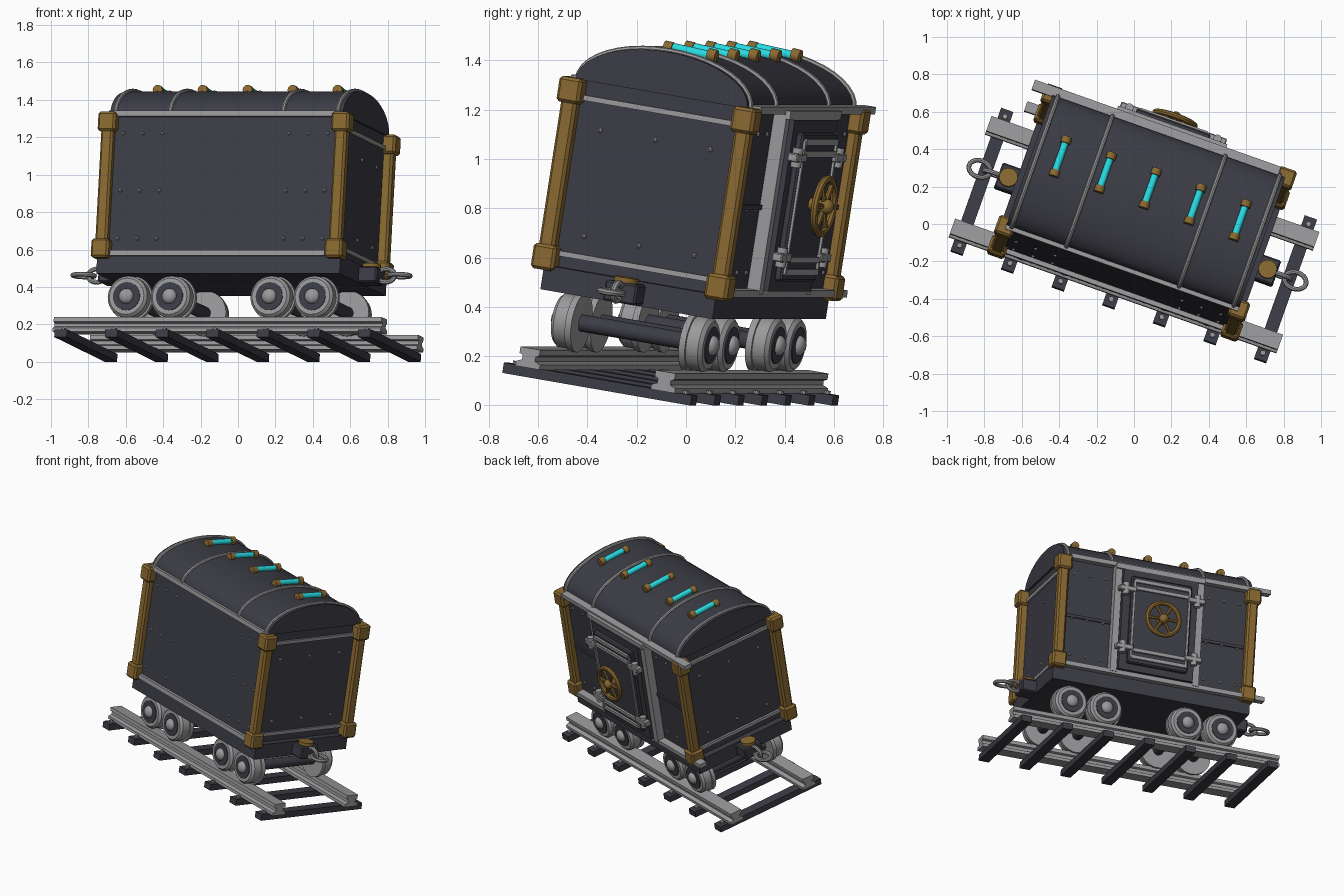
import bpy, bmesh, math
from mathutils import Vector, Matrix

cube = bpy.data.objects.get("Cube")
if cube:
    bpy.data.objects.remove(cube, do_unlink=True)


def material(name, rgb):
    m = bpy.data.materials.new(name)
    m.use_nodes = True
    m.diffuse_color = (*rgb, 1)
    m.node_tree.nodes["Principled BSDF"].inputs["Base Color"].default_value = (*rgb, 1)
    return m


DARK = material("dark iron", (0.045, 0.045, 0.06))
STEEL = material("grey steel", (0.32, 0.32, 0.33))
BRASS = material("old brass", (0.25, 0.14, 0.03))
GLOW = material("cyan glass", (0.02, 0.7, 0.75))

# The wagon is modelled upright (x length, y width, z up), then turned and leaned
FRAME = (Matrix.Translation((-0.003, -0.065, 0.066))
         @ Matrix.Rotation(math.radians(-19.5), 4, 'Z')
         @ Matrix.Rotation(math.radians(-9.3), 4, 'X'))
SIDES = (-1, 1)


def finish(name, bm, mat):
    bmesh.ops.recalc_face_normals(bm, faces=bm.faces[:])
    mesh = bpy.data.meshes.new(name)
    bm.to_mesh(mesh)
    bm.free()
    mesh.materials.append(mat)
    for p in mesh.polygons:
        p.use_smooth = True
    mesh.set_sharp_from_angle(angle=math.radians(35))
    ob = bpy.data.objects.new(name, mesh)
    bpy.context.collection.objects.link(ob)
    ob.matrix_world = FRAME
    return ob


def box(bm, x, y, z, bevel=0):
    """Box from (low, high) ranges."""
    size = [max(r) - min(r) for r in (x, y, z)]
    mid = [sum(r) / 2 for r in (x, y, z)]
    part = bmesh.ops.create_cube(bm, size=1, matrix=Matrix.Translation(mid) @ Matrix.Diagonal((*size, 1)))
    if bevel:
        edges = {e for v in part["verts"] for e in v.link_edges}
        bmesh.ops.bevel(bm, geom=list(edges), offset=bevel, segments=1, affect='EDGES')


def rod(bm, a, b, r, sides=16, r2=None):
    a, b = Vector(a), Vector(b)
    turn = (b - a).to_track_quat('Z', 'Y').to_matrix().to_4x4()
    bmesh.ops.create_cone(bm, cap_ends=True, segments=sides, radius1=r, radius2=r if r2 is None else r2,
                          depth=(b - a).length, matrix=Matrix.Translation((a + b) / 2) @ turn)


def ball(bm, p, r, sides=8, squash=(1, 1, 1)):
    bmesh.ops.create_uvsphere(bm, u_segments=sides, v_segments=max(4, sides // 2), radius=r,
                              matrix=Matrix.Translation(p) @ Matrix.Diagonal((*squash, 1)))


def prism(bm, profile, x0, x1):
    """Extrude a (y, z) profile along the length."""
    face = bm.faces.new([bm.verts.new((x0, y, z)) for y, z in profile])
    ext = bmesh.ops.extrude_face_region(bm, geom=[face])
    bmesh.ops.translate(bm, vec=(x1 - x0, 0, 0),
                        verts=[g for g in ext["geom"] if isinstance(g, bmesh.types.BMVert)])
    bm.faces.new([v for v in reversed(face.verts)]) if not face.is_valid else None


def tube(bm, pts, normal, r, closed=False, sides=8):
    """Sweep a circle along a flat path."""
    pts, n, rings = [Vector(p) for p in pts], Vector(normal), []
    count = len(pts)
    for i, p in enumerate(pts):
        nxt = pts[(i + 1) % count] if closed else pts[min(i + 1, count - 1)]
        prv = pts[i - 1] if closed else pts[max(i - 1, 0)]
        side = (nxt - prv).normalized().cross(n)
        angles = [math.tau * k / sides for k in range(sides)]
        rings.append([bm.verts.new(p + r * (math.cos(t) * side + math.sin(t) * n)) for t in angles])
    for i in range(count if closed else count - 1):
        a, b = rings[i], rings[(i + 1) % count]
        for k in range(sides):
            j = (k + 1) % sides
            bm.faces.new((a[k], a[j], b[j], b[k]))


def arch(half, base, rise, steps=20):
    return [(-half * math.cos(math.pi * i / steps), base + rise * math.sin(math.pi * i / steps))
            for i in range(steps + 1)]


# Track: sleepers, spikes, rails
bm, spikes = bmesh.new(), bmesh.new()
for i in range(7):
    x = (i - 3) * 0.287
    box(bm, (x - 0.035, x + 0.035), (-0.41, 0.41), (0, 0.042))
    for s in SIDES:
        rod(spikes, (x, s * 0.37, 0.04), (x, s * 0.37, 0.055), 0.014, 8)
finish("sleepers", bm, DARK)
finish("sleeper_spikes", spikes, STEEL)
half_rail = [(0.052, 0.04), (0.052, 0.06), (0.028, 0.07), (0.028, 0.088), (0.043, 0.095), (0.043, 0.12)]
for s, label in zip(SIDES, ("front", "back")):
    bm = bmesh.new()
    section = half_rail + [(-y, z) for y, z in reversed(half_rail)]
    prism(bm, [(y + s * 0.295, z) for y, z in section], -0.93, 0.93)
    finish(label + "_rail", bm, STEEL)

# Wheels and axles
wheels, discs, hubs, axles = (bmesh.new() for _ in range(4))
for x in (-0.527, -0.283, 0.283, 0.527):
    rod(axles, (x, -0.28, 0.234), (x, 0.28, 0.234), 0.035)
    for s in SIDES:
        at = lambda y: (x, s * y, 0.234)
        rod(wheels, at(0.235), at(0.262), 0.122, 28)
        rod(wheels, at(0.262), at(0.315), 0.112, 28)
        rod(wheels, at(0.315), at(0.33), 0.112, 28, 0.098)
        rod(discs, at(0.32), at(0.335), 0.076, 24)
        ball(hubs, at(0.335), 0.042, 14, (1, 0.7, 1))
finish("wheels", wheels, STEEL)
finish("wheel_discs", discs, DARK)
finish("wheel_hubs", hubs, STEEL)
finish("axles", axles, DARK)

# Chassis and coupling blocks
bm, pins, links = bmesh.new(), bmesh.new(), bmesh.new()
box(bm, (-0.69, 0.69), (-0.375, 0.375), (0.35, 0.45))
for s in SIDES:
    box(bm, (s * 0.68, s * 0.79), (-0.07, 0.07), (0.355, 0.44), 0.008)
    rod(pins, (s * 0.735, 0, 0.4), (s * 0.735, 0, 0.46), 0.05, 16)
    # Chain links, the first upright and the second flat
    turn = [math.tau * i / 20 for i in range(20)]
    tube(links, [(s * 0.82 + 0.05 * math.cos(t), 0, 0.4 + 0.036 * math.sin(t)) for t in turn], (0, 1, 0), 0.013, True)
    tube(links, [(s * 0.895 + 0.06 * math.cos(t), 0.045 * math.sin(t), 0.4) for t in turn], (0, 0, 1), 0.013, True)
finish("chassis", bm, DARK)
finish("coupling_pins", pins, BRASS)
finish("chain_links", links, STEEL)

# Wagon body and roof
bm = bmesh.new()
box(bm, (-0.645, 0.645), (-0.37, 0.37), (0.45, 1.22))
box(bm, (-0.62, 0.62), (0.37, 0.38), (0.8, 0.82))
finish("body", bm, DARK)
bm = bmesh.new()
prism(bm, arch(0.375, 1.215, 0.172), -0.66, 0.66)
finish("roof", bm, DARK)
bm = bmesh.new()
for x in (-0.63, -0.32, 0.32, 0.63):
    tube(bm, [(x, y, z) for y, z in arch(0.377, 1.215, 0.175)], (1, 0, 0), 0.012)
finish("roof_ribs", bm, STEEL)

# Trim bars round the walls
bm = bmesh.new()
for z in (0.46, 1.214):
    box(bm, (-0.66, 0.66), (-0.395, -0.365), (z - 0.015, z + 0.015))
    box(bm, (-0.775, 0.62), (0.365, 0.42), (z - 0.015, z + 0.015))
for s in SIDES:
    for z in (0.505, 1.145):
        box(bm, (s * 0.64, s * 0.66), (-0.36, 0.36), (z - 0.011, z + 0.011))
finish("wall_trim", bm, STEEL)

# Corner posts and brackets
posts, brackets = bmesh.new(), bmesh.new()
for sx in SIDES:
    for sy in SIDES:
        x, y = sx * 0.662, sy * 0.378
        box(posts, (x - 0.034, x + 0.034), (y - 0.034, y + 0.034), (0.45, 1.2), 0.012)
        for z in (0.482, 1.168):
            box(brackets, (x - 0.05, x + 0.05), (y - 0.05, y + 0.05), (z - 0.052, z + 0.052), 0.012)
finish("corner_posts", posts, BRASS)
finish("corner_brackets", brackets, BRASS)

# Rivets
bm = bmesh.new()
for s in SIDES:
    for x in (0.36, 0.47, 0.58):
        for z in (0.54, 0.8, 1.11):
            for y in SIDES:
                ball(bm, (s * x, y * 0.371, z), 0.01)
    for y in (-0.24, 0, 0.24):
        for z in (0.59, 1.025):
            ball(bm, (s * 0.646, y, z), 0.011)
finish("rivets", bm, STEEL)

# Roof lamps
glass, caps = bmesh.new(), bmesh.new()
for i in range(5):
    x = (i - 2) * 0.255
    rod(glass, (x, -0.045, 1.4), (x, 0.135, 1.392), 0.019, 12)
    for y in (-0.05, 0.14):
        rod(caps, (x, y - 0.018, 1.396), (x, y + 0.018, 1.394), 0.027, 12)
        rod(caps, (x, y, 1.36), (x, y, 1.395), 0.02, 10)
finish("lamp_tubes", glass, GLOW)
finish("lamp_caps", caps, BRASS)

# Door on the back
bm = bmesh.new()
box(bm, (-0.26, 0.26), (0.36, 0.445), (0.475, 1.18))
box(bm, (-0.21, 0.21), (0.44, 0.475), (0.52, 1.13), 0.008)
finish("door", bm, DARK)
bm = bmesh.new()
for s in SIDES:
    box(bm, (s * 0.265, s * 0.31), (0.365, 0.425), (0.46, 1.215))
    box(bm, (s * 0.185, s * 0.2), (0.47, 0.485), (0.55, 1.1))
box(bm, (-0.31, 0.31), (0.365, 0.44), (1.18, 1.215))
for z in (0.56, 0.61, 1.045, 1.095):
    box(bm, (-0.19, 0.19), (0.47, 0.488), (z - 0.012, z + 0.012))
finish("door_frame", bm, STEEL)
bm = bmesh.new()
for s in SIDES:
    for z in (0.62, 1.03):
        box(bm, (s * 0.18, s * 0.3), (0.45, 0.495), (z - 0.018, z + 0.018), 0.005)
        rod(bm, (s * 0.25, 0.475, z - 0.04), (s * 0.25, 0.475, z + 0.04), 0.022, 12)
finish("door_clasps", bm, STEEL)

# Door hand wheel
bm = bmesh.new()
spot = lambda r, t: (r * math.cos(t), 0.535, 0.84 + r * math.sin(t))
tube(bm, [spot(0.112, math.tau * i / 32) for i in range(32)], (0, 1, 0), 0.016, True)
for i in range(6):
    rod(bm, spot(0, 0), spot(0.112, math.tau * i / 6), 0.011, 8)
rod(bm, (0, 0.46, 0.84), (0, 0.545, 0.84), 0.025)
ball(bm, (0, 0.545, 0.84), 0.032, 14)
finish("hand_wheel", bm, BRASS)
